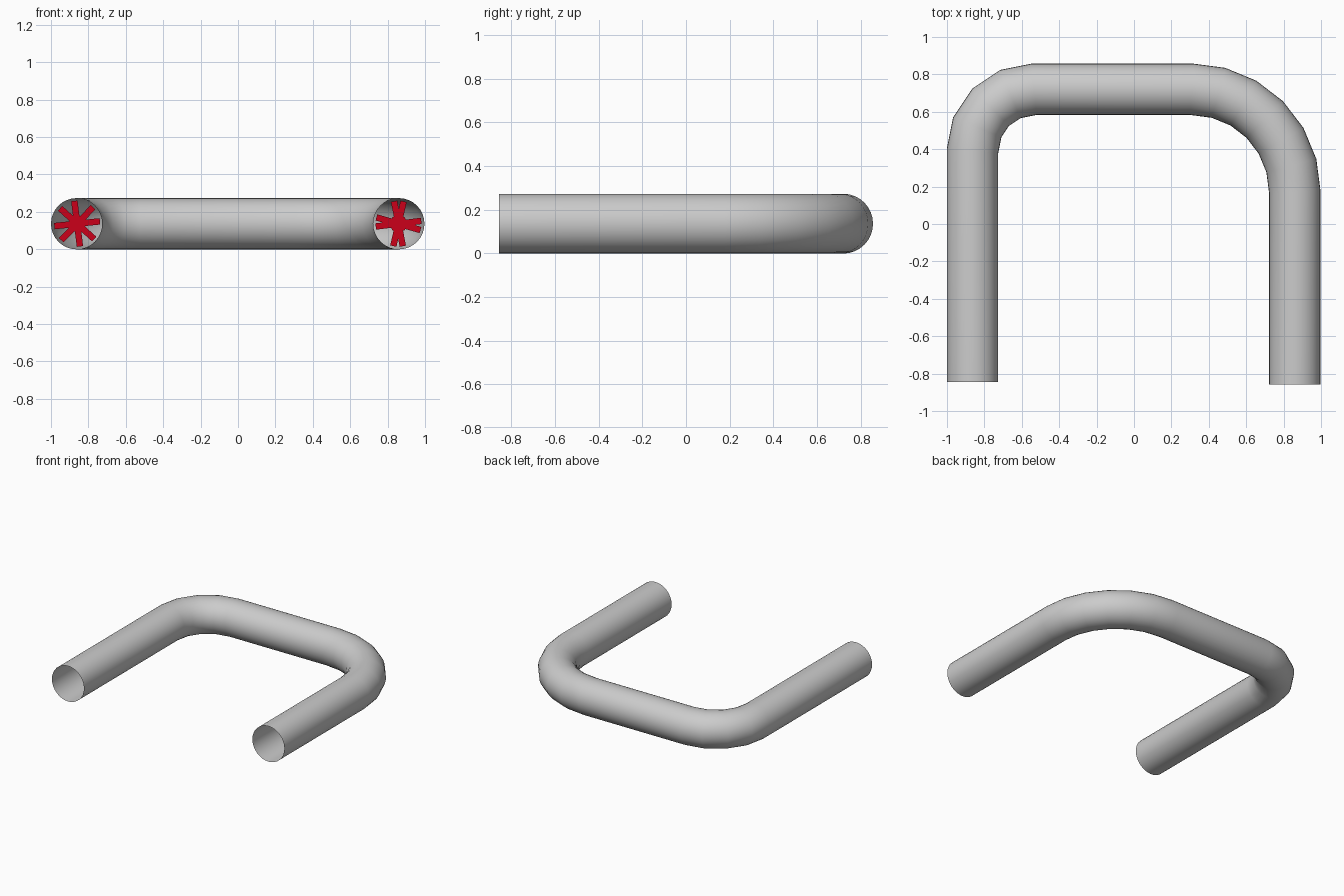
import bpy, bmesh, math
from mathutils import Vector, Matrix

if "Cube" in bpy.data.objects:
    bpy.data.objects.remove(bpy.data.objects["Cube"])

R = 0.137      # pipe radius
Z = 0.136      # pipe centre height
SIDES = 32

red = bpy.data.materials.new("red")
red.diffuse_color = (0.6, 0.0, 0.01, 1)
red.use_nodes = True
red.node_tree.nodes["Principled BSDF"].inputs["Base Color"].default_value = red.diffuse_color


def finish(name, bm):
    me = bpy.data.meshes.new(name)
    bm.to_mesh(me)
    bm.free()
    ob = bpy.data.objects.new(name, me)
    bpy.context.collection.objects.link(ob)
    return ob


def arc(cx, cy, r, a0, a1, n):
    angles = [math.radians(a0 + (a1 - a0) * i / n) for i in range(n + 1)]
    return [Vector((cx + r * math.cos(a), cy + r * math.sin(a))) for a in angles]


# Centre line: left leg, tight bend, cross run, wide bend, right leg
path = [Vector((-0.863, -0.845))]
path += arc(-0.535, 0.392, 0.328, 180, 90, 4)
path += arc(0.31, 0.17, 0.55, 90, 0, 6)
path += [Vector((0.86, -0.857))]

# Open pipe swept along the centre line with mitred rings
bm = bmesh.new()
rings = []
for i, p in enumerate(path):
    d0 = (p - path[max(i - 1, 0)]).normalized()
    d1 = (path[min(i + 1, len(path) - 1)] - p).normalized()
    t = (d0 + d1).normalized()
    side = Vector((t.y, -t.x))
    stretch = 1 / max(t.dot(d0), t.dot(d1))
    ring = []
    for k in range(SIDES):
        a = 2 * math.pi * k / SIDES
        q = p + side * (R * stretch * math.cos(a))
        ring.append(bm.verts.new((q.x, q.y, Z + R * math.sin(a))))
    rings.append(ring)
for a, b in zip(rings, rings[1:]):
    for k in range(SIDES):
        j = (k + 1) % SIDES
        bm.faces.new((a[k], a[j], b[j], b[k]))
bmesh.ops.recalc_face_normals(bm, faces=bm.faces)
pipe = finish("bent_pipe", bm)
bpy.context.view_layer.objects.active = pipe
pipe.select_set(True)
bpy.ops.object.shade_smooth_by_angle(angle=math.radians(40))

# Red crossed bars set deep inside each leg
for name, x, angles in (("left_fan", -0.86, (6, 97, 46, 138)),
                        ("right_fan", 0.858, (7, 101, -16, 77))):
    bm = bmesh.new()
    for deg in angles:
        m = (Matrix.Translation((x, 0.0, Z))
             @ Matrix.Rotation(-math.radians(deg), 4, 'Y')
             @ Matrix.Diagonal((0.245, 0.03, 0.034, 1)))
        bmesh.ops.create_cube(bm, size=1, matrix=m)
    # Hub
    bmesh.ops.create_cone(bm, cap_ends=True, segments=8, radius1=0.048, radius2=0.048, depth=0.04,
                          matrix=Matrix.Translation((x, 0.0, Z)) @ Matrix.Rotation(math.pi / 2, 4, 'X'))
    finish(name, bm).data.materials.append(red)
